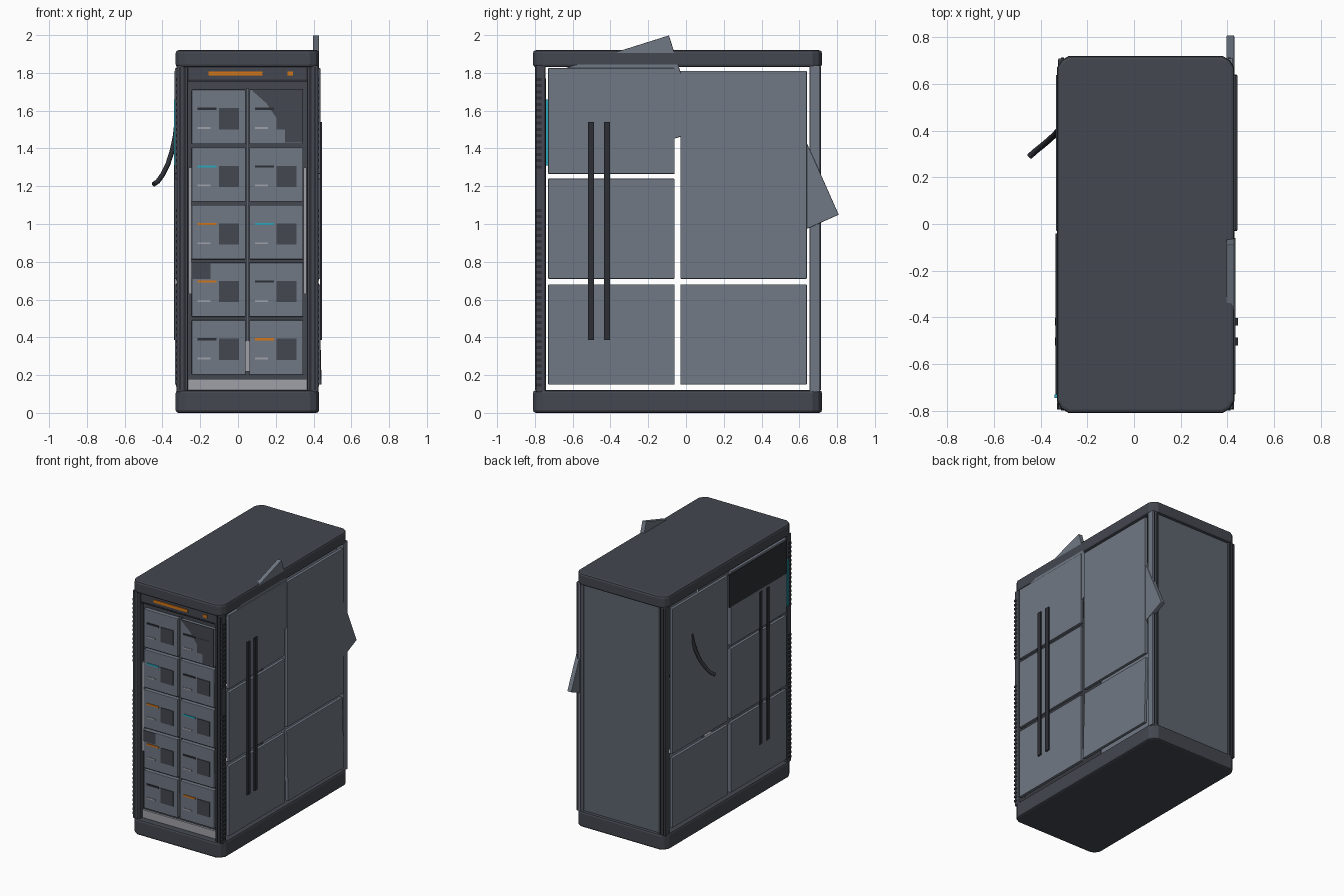
import bpy, bmesh, math
from mathutils import Vector

if "Cube" in bpy.data.objects:
    bpy.data.objects.remove(bpy.data.objects["Cube"])


def material(name, r, g, b):
    m = bpy.data.materials.new(name)
    m.diffuse_color = [((c / 255 + 0.055) / 1.055) ** 2.4 for c in (r, g, b)] + [1]
    m.use_nodes = True
    m.node_tree.nodes["Principled BSDF"].inputs["Base Color"].default_value = m.diffuse_color
    return m


DARK = material("dark grey", 67, 71, 79)
BLACK = material("near black", 45, 47, 53)
STEEL = material("steel grey", 112, 120, 132)
MID = material("mid grey", 94, 101, 112)
LIGHT = material("light grey", 160, 161, 168)
ORANGE = material("orange", 212, 118, 24)
CYAN = material("cyan", 42, 168, 188)


def finish(name, bm, mat, loc=(0, 0, 0)):
    bmesh.ops.recalc_face_normals(bm, faces=bm.faces)
    me = bpy.data.meshes.new(name)
    bm.to_mesh(me)
    bm.free()
    me.materials.append(mat)
    ob = bpy.data.objects.new(name, me)
    ob.location = loc
    bpy.context.collection.objects.link(ob)
    return ob


def box(name, x, y, z, mat, bevel=0.0, corner=0.0, rot=(0, 0, 0)):
    """Box from (min, max) ranges, optional corner cut on upright edges and edge bevel."""
    bm = bmesh.new()
    bmesh.ops.create_cube(bm, size=1)
    for v in bm.verts:
        v.co = Vector((v.co.x * (x[1] - x[0]), v.co.y * (y[1] - y[0]), v.co.z * (z[1] - z[0])))
    if corner:
        up = [e for e in bm.edges if abs(e.verts[0].co.z - e.verts[1].co.z) > 1e-4]
        bmesh.ops.bevel(bm, geom=up, offset=corner, segments=2, affect='EDGES', profile=0.4)
    if bevel:
        sharp = [e for e in bm.edges if e.calc_face_angle(0) > 1.0]
        bmesh.ops.bevel(bm, geom=sharp, offset=bevel, segments=2, affect='EDGES', profile=0.5)
    ob = finish(name, bm, mat, [sum(r) / 2 for r in (x, y, z)])
    ob.rotation_euler = rot
    return ob


def plate(name, pts, y, mat, t=0.006):
    """Thin outline plate facing the front, points given as (x, z)."""
    bm = bmesh.new()
    f = bm.faces.new([bm.verts.new((px, y, pz)) for px, pz in pts])
    ext = bmesh.ops.extrude_face_region(bm, geom=[f])['geom']
    for v in ext:
        if isinstance(v, bmesh.types.BMVert):
            v.co.y += t
    return finish(name, bm, mat)


# Plinth and roof cap
box("base_plinth", (-0.33, 0.43), (-0.81, 0.72), (0, 0.12), DARK, 0.015, 0.05)
box("roof_cap", (-0.33, 0.43), (-0.81, 0.72), (1.83, 1.92), DARK, 0.015, 0.05)

# Corner posts with upright ridges
for sx, (x0, x1) in (("left", (-0.325, -0.265)), ("right", (0.365, 0.425))):
    for sy, (y0, y1) in (("front", (-0.795, -0.745)), ("rear", (0.655, 0.71))):
        mat = STEEL if (sx, sy) == ("right", "rear") else DARK
        box(f"{sy}_{sx}_post", (x0, x1), (y0, y1), (0.11, 1.84), mat, 0.006)
        for k in (0.012, 0.037):
            fy = y0 - 0.004 if sy == "front" else y1 - 0.004
            box(f"{sy}_{sx}_post_ridge", (x0 + k, x0 + k + 0.012), (fy, fy + 0.008),
                (0.12, 1.83), BLACK)
    # Ribbed grip on the outer side of each front post
    ox = -0.329 if sx == "left" else 0.421
    for i in range(50):
        z = 0.14 + i * 0.033
        if not 1.08 < z < 1.27:
            box(f"{sx}_post_rib", (ox, ox + 0.008), (-0.795, -0.765), (z, z + 0.016), BLACK)

# Rear wall
box("rear_panel", (-0.27, 0.37), (0.675, 0.7), (0.11, 1.84), MID)

# Header with status lights
box("front_header", (-0.27, 0.37), (-0.785, -0.745), (1.76, 1.84), DARK)
box("header_light_bar", (-0.155, 0.13), (-0.791, -0.784), (1.787, 1.808), ORANGE)
box("header_light_dot", (0.262, 0.292), (-0.791, -0.784), (1.787, 1.808), ORANGE)
box("header_lip", (-0.265, 0.365), (-0.788, -0.745), (1.755, 1.765), BLACK)

# Front backing, sill and light rails around the drawers
box("drawer_backing", (-0.27, 0.37), (-0.75, -0.742), (0.18, 1.77), DARK)
box("front_sill", (-0.265, 0.365), (-0.765, -0.742), (0.12, 0.18), LIGHT)
box("left_light_rail", (-0.262, -0.247), (-0.775, -0.745), (0.63, 1.3), LIGHT)
box("right_light_rail", (0.348, 0.363), (-0.775, -0.745), (0.63, 1.3), LIGHT)
box("centre_divider", (0.042, 0.058), (-0.76, -0.745), (0.38, 1.72), MID)
box("centre_light_strip", (0.04, 0.06), (-0.76, -0.745), (0.22, 0.38), LIGHT)

# Two columns of five drawers
slots = ((BLACK, ORANGE, ORANGE, CYAN, BLACK), (ORANGE, BLACK, CYAN, BLACK, BLACK))
for c in range(2):
    for r in range(5):
        x, z = -0.245 + c * 0.305, 0.203 + r * 0.305
        box("drawer", (x, x + 0.285), (-0.78, -0.745), (z, z + 0.288), STEEL, 0.004)
        box("drawer_status_slot", (x + 0.03, x + 0.13), (-0.786, -0.779),
            (z + 0.181, z + 0.193), slots[c][r])
        box("drawer_label", (x + 0.03, x + 0.1), (-0.784, -0.779), (z + 0.08, z + 0.09), LIGHT)
        box("drawer_window", (x + 0.145, x + 0.25), (-0.785, -0.779),
            (z + 0.078, z + 0.19), DARK)

# Broken patches on two drawers
plate("upper_drawer_break", [(0.065, 1.715), (0.345, 1.715), (0.345, 1.432), (0.25, 1.432),
                             (0.25, 1.505), (0.19, 1.58), (0.15, 1.64)], -0.783, DARK)
plate("lower_drawer_break", [(-0.245, 0.795), (-0.145, 0.795), (-0.145, 0.71), (-0.245, 0.71)],
      -0.783, DARK)

# Side panels: front column of three, rear column with one tall panel
cells = ((-0.73, -0.06, 0.15, 0.68), (-0.73, -0.06, 0.71, 1.24), (-0.73, -0.06, 1.265, 1.825),
         (-0.03, 0.64, 0.15, 0.68), (-0.03, 0.64, 0.71, 1.81))
for y0, y1, z0, z1 in cells:
    tilt = -0.025 if (y0 > -0.1 and z0 < 0.2) else 0
    box("left_side_panel", (-0.334, -0.31), (y0, y1), (z0, z1), STEEL, 0.004)
    box("right_side_panel", (0.412, 0.436), (y0, y1), (z0, z1), STEEL, 0.004, rot=(0, tilt, 0))

# Upright vent strips on both sides
for y in (-0.52, -0.435):
    box("left_vent_strip", (-0.338, -0.33), (y, y + 0.033), (0.385, 1.54), BLACK)
    box("right_vent_strip", (0.433, 0.446), (y, y + 0.033), (0.385, 1.54), BLACK)

# Loose panels knocked askew on the right side
box("loose_front_panel", (0.396, 0.43), (-0.665, 0.005), (1.38, 1.91), STEEL, 0.004,
    rot=(math.radians(17.5), 0, 0))
box("loose_rear_panel", (0.396, 0.43), (0.06, 0.73), (0.89, 1.42), STEEL, 0.004,
    rot=(math.radians(24), 0, 0))

# Exposed dark patch and light strip on the left side
box("left_exposed_patch", (-0.337, -0.33), (-0.73, -0.04), (1.56, 1.81), BLACK)
box("left_light_strip", (-0.34, -0.33), (-0.745, -0.73), (1.31, 1.66), CYAN)

# Hanging cable
cu = bpy.data.curves.new("hanging_cable", 'CURVE')
cu.dimensions = '3D'
cu.bevel_depth = 0.013
cu.bevel_resolution = 2
cu.use_fill_caps = True
sp = cu.splines.new('POLY')
path = [(-0.325, 0.4, 1.53), (-0.333, 0.39, 1.46), (-0.348, 0.375, 1.39), (-0.37, 0.355, 1.32),
        (-0.4, 0.33, 1.26), (-0.425, 0.31, 1.225), (-0.447, 0.29, 1.21)]
sp.points.add(len(path) - 1)
for p, co in zip(sp.points, path):
    p.co = (*co, 1)
cu.materials.append(BLACK)
bpy.context.collection.objects.link(bpy.data.objects.new("hanging_cable", cu))
